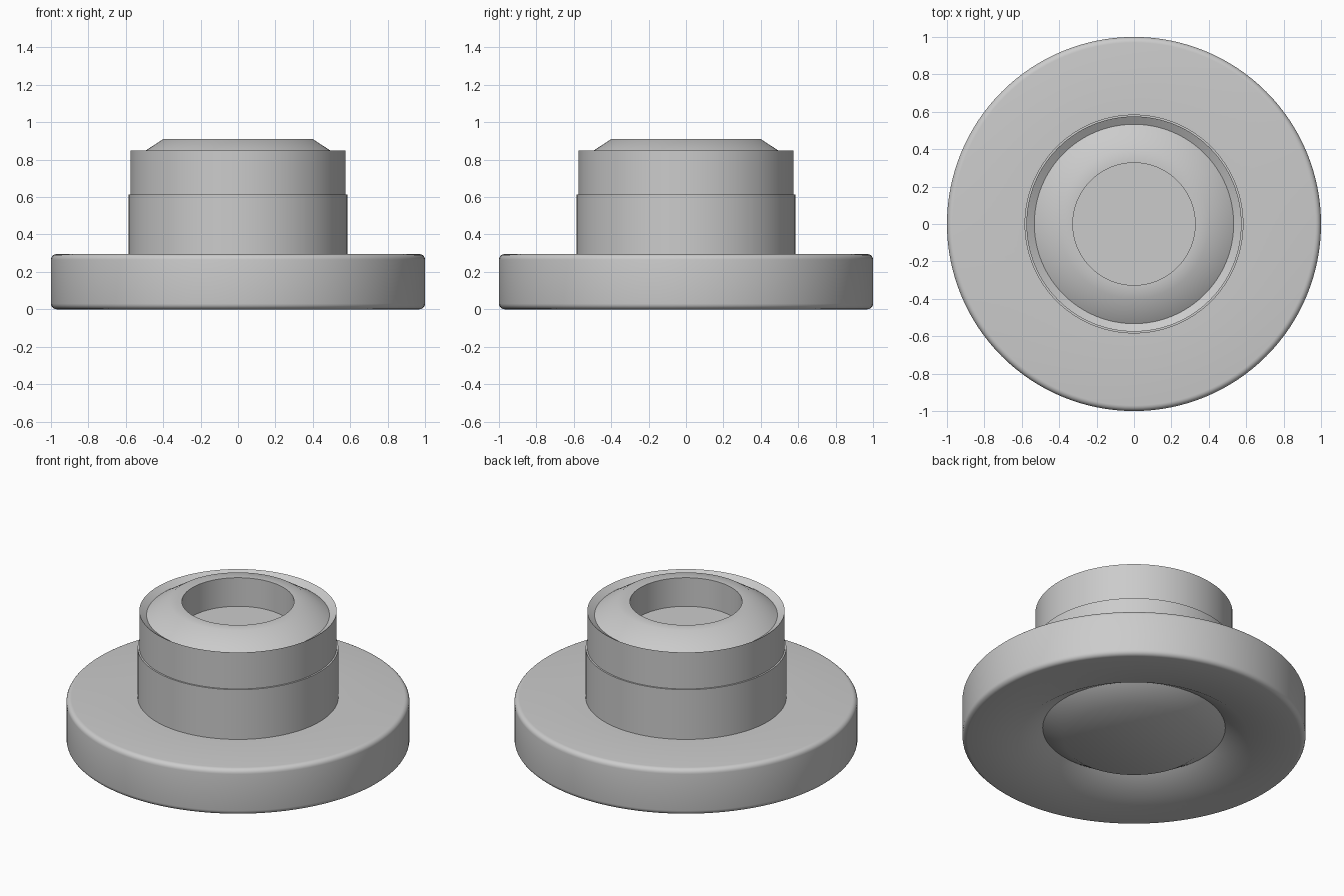
import bpy, bmesh, math

cube = bpy.data.objects.get("Cube")
if cube:
    bpy.data.objects.remove(cube, do_unlink=True)

SEGMENTS = 128

grey = bpy.data.materials.new("plain grey")
grey.use_nodes = True
colour = (0.6, 0.6, 0.6, 1)
grey.diffuse_color = colour
grey.node_tree.nodes["Principled BSDF"].inputs["Base Color"].default_value = colour


def fillet(radius, z, size, start, steps=5):
    """Quarter-round profile points about a centre, turning anticlockwise."""
    angles = [start + math.pi / 2 * i / steps for i in range(steps + 1)]
    return [(radius + size * math.cos(a), z + size * math.sin(a)) for a in angles]


def lathe(name, profile, smooth_angle=36):
    """Turn a (radius, height) profile, listed from below outward and upward."""
    bm = bmesh.new()
    verts = [bm.verts.new((r, 0, z)) for r, z in profile]
    edges = [bm.edges.new(pair) for pair in zip(verts, verts[1:])]
    bmesh.ops.spin(bm, geom=verts + edges, cent=(0, 0, 0), axis=(0, 0, 1),
                   angle=math.tau, steps=SEGMENTS, use_duplicate=False)
    bmesh.ops.remove_doubles(bm, verts=bm.verts, dist=0.0001)
    bmesh.ops.recalc_face_normals(bm, faces=bm.faces)
    # Make sure the shell faces outward
    if bm.calc_volume(signed=True) < 0:
        bmesh.ops.reverse_faces(bm, faces=bm.faces)
    mesh = bpy.data.meshes.new(name)
    bm.to_mesh(mesh)
    bm.free()
    mesh.materials.append(grey)
    obj = bpy.data.objects.new(name, mesh)
    bpy.context.collection.objects.link(obj)
    bpy.ops.object.select_all(action="DESELECT")
    obj.select_set(True)
    bpy.context.view_layer.objects.active = obj
    bpy.ops.object.shade_smooth_by_angle(angle=math.radians(smooth_angle))
    return obj


# Base: central boss, V-groove, wide rounded flange, stepped neck,
# bevelled rim groove, domed lip and blind bore
boss = [(0, 0), (0.41, 0), (0.532, 0.08)]
flange = ([(0.67, 0)] + fillet(0.97, 0.03, 0.03, -math.pi / 2)
          + fillet(0.97, 0.265, 0.03, 0))
neck = [(0.585, 0.295), (0.585, 0.615), (0.575, 0.615), (0.575, 0.85)]
lip = [(0.533, 0.823), (0.4, 0.91), (0.327, 0.91)]
bore = [(0.327, 0.726), (0, 0.726)]
lathe("flanged_bushing", boss + flange + neck + lip + bore)
